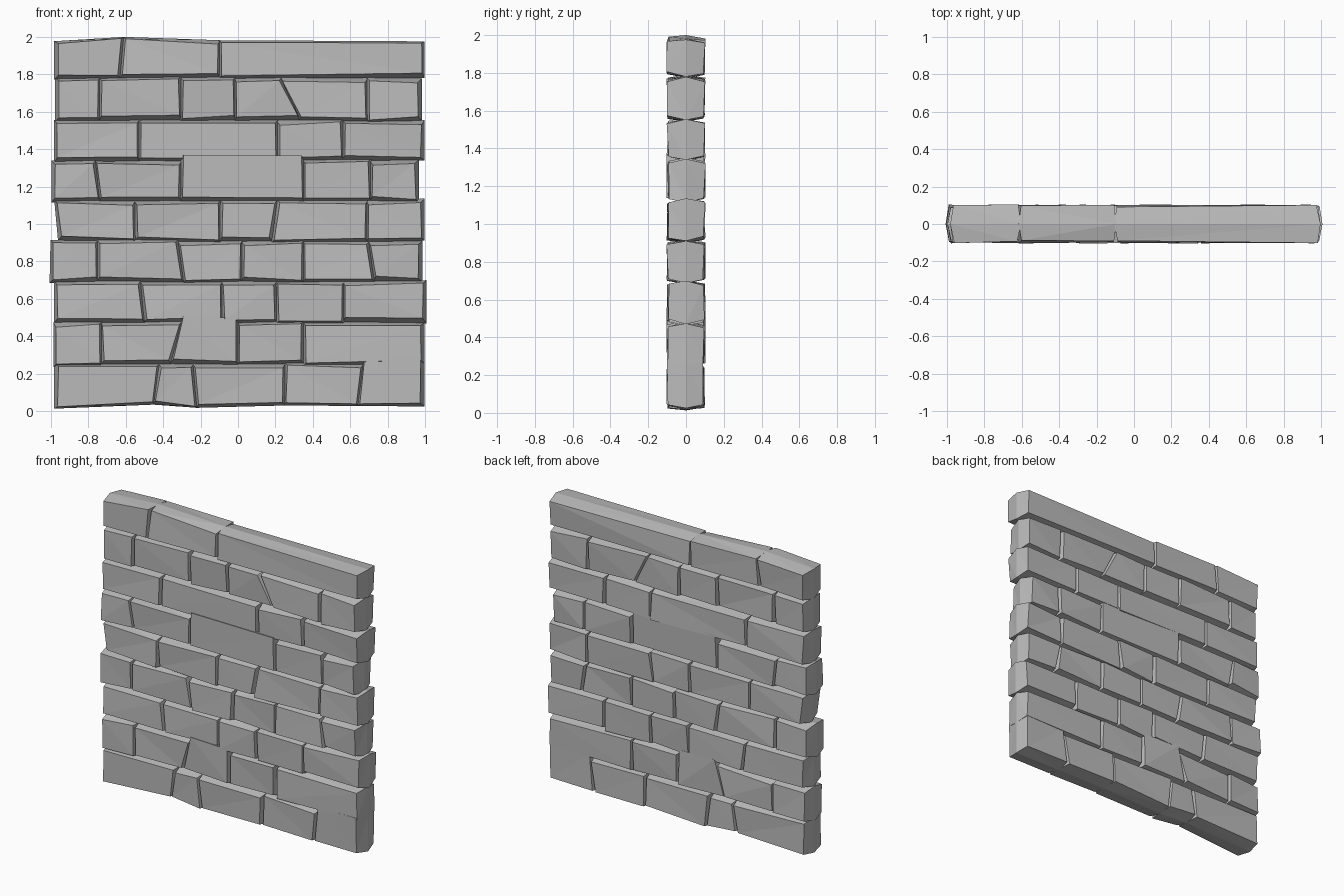
import bpy
import bmesh
import random

random.seed(7)

if "Cube" in bpy.data.objects:
    bpy.data.objects.remove(bpy.data.objects["Cube"], do_unlink=True)

stone = bpy.data.materials.new("grey_stone")
stone.use_nodes = True
stone_colour = (0.5, 0.5, 0.5, 1)
stone.diffuse_color = stone_colour
stone.node_tree.nodes["Principled BSDF"].inputs["Base Color"].default_value = stone_colour

HALF_DEPTH = 0.1

# Each course from the ground up: left end, joints, right end.
# A pair is a leaning joint, given at its foot and its head.
COURSES = [
    [-.97, (-.45, -.42), (-.22, -.24), .25, (.64, .67), .985],
    [-.975, -.73, (-.36, -.3), .0, .35, .985],
    [-.97, (-.5, -.52), -.085, .205, .565, .995],
    [(-.995, -.99), -.75, (-.29, -.32), .02, .35, (.73, .7), .975],
    [(-.95, -.97), -.55, -.095, (.18, .21), .69, .985],
    [-.985, (-.74, -.76), -.305, .35, .71, .955],
    [-.97, -.53, .21, .56, .985],
    [-.965, -.74, -.305, -.015, (.33, .23), .69, .97],
    [-.97, (-.63, -.61), -.1, .985],
]

# Heights of the bed joints between courses
BEDS = [0, .25, .475, .695, .91, 1.125, 1.34, 1.555, 1.78, 2]

# Uneven outline of the foot and the coping
FOOT = [(-1, .012), (-.45, .035), (-.24, .0), (-.2, .035), (.3, .03), (1, .025)]
COPING = [(-1, 1.975), (-.61, 2), (-.1, 1.982), (1, 1.976)]

# Stones whose head runs into the course above: (course, stone)
MERGED = {(0, 4), (1, 2), (5, 2)}


def follow(line, x):
    """Height of a polyline at x."""
    for (xa, za), (xb, zb) in zip(line, line[1:]):
        if x <= xb:
            return za + (zb - za) * max(0, x - xa) / (xb - xa)
    return line[-1][1]


def bed_height(level, x):
    if level == 0:
        return follow(FOOT, x)
    if level == len(COURSES):
        return follow(COPING, x)
    return BEDS[level] + random.uniform(-.008, .008)


def foot_head(joint):
    return joint if isinstance(joint, tuple) else (joint, joint)


def add_stone(bm, level, index, left, right, first, last):
    """Block with a wide waist and a smaller face on both sides of the wall."""
    (left_foot, left_head), (right_foot, right_head) = left, right
    corners = [(left_foot, level, 1, 1), (right_foot, level, -1, 1),
               (right_head, level + 1, -1, -1), (left_head, level + 1, 1, -1)]
    waist, faces = [], ([], [])
    for x, bed, inward_x, inward_z in corners:
        z = bed_height(bed, x)
        outer_end = (first and inward_x > 0) or (last and inward_x < 0)
        outer_bed = bed in (0, len(COURSES))
        # Neighbouring waists overlap so that the joints stay closed
        overlap_x = .012 if outer_end else .006
        overlap_z = 0 if outer_bed else .006
        waist.append(bm.verts.new((x - inward_x * overlap_x, 0, z + inward_z * -overlap_z)))
        for side, face in zip((-1, 1), faces):
            inset_x = random.uniform(.002, .012) if outer_end else random.uniform(.006, .015)
            inset_z = random.uniform(.008, .022)
            if inward_z < 0 and (level, index) in MERGED:
                inset_z = -.03
            depth = HALF_DEPTH + random.uniform(-.012, .004)
            face.append(bm.verts.new((x + inward_x * inset_x, side * depth, z + inward_z * inset_z)))
    front, back = faces
    bm.faces.new(front)
    bm.faces.new(reversed(back))
    for i in range(len(corners)):
        j = (i + 1) % len(corners)
        bm.faces.new((front[j], front[i], waist[i], waist[j]))
        bm.faces.new((waist[j], waist[i], back[i], back[j]))


# Lay the wall course by course
for level, course in enumerate(COURSES):
    bm = bmesh.new()
    joints = [foot_head(j) for j in course]
    count = len(joints) - 1
    for index in range(count):
        add_stone(bm, level, index, joints[index], joints[index + 1],
                  index == 0, index == count - 1)
    # Split the warped sides into flat chipped facets
    bmesh.ops.triangulate(bm, faces=bm.faces[:])
    bmesh.ops.recalc_face_normals(bm, faces=bm.faces[:])
    mesh = bpy.data.meshes.new("stone_course")
    bm.to_mesh(mesh)
    bm.free()
    mesh.materials.append(stone)
    wall_course = bpy.data.objects.new("stone_course_" + str(level + 1), mesh)
    bpy.context.collection.objects.link(wall_course)
